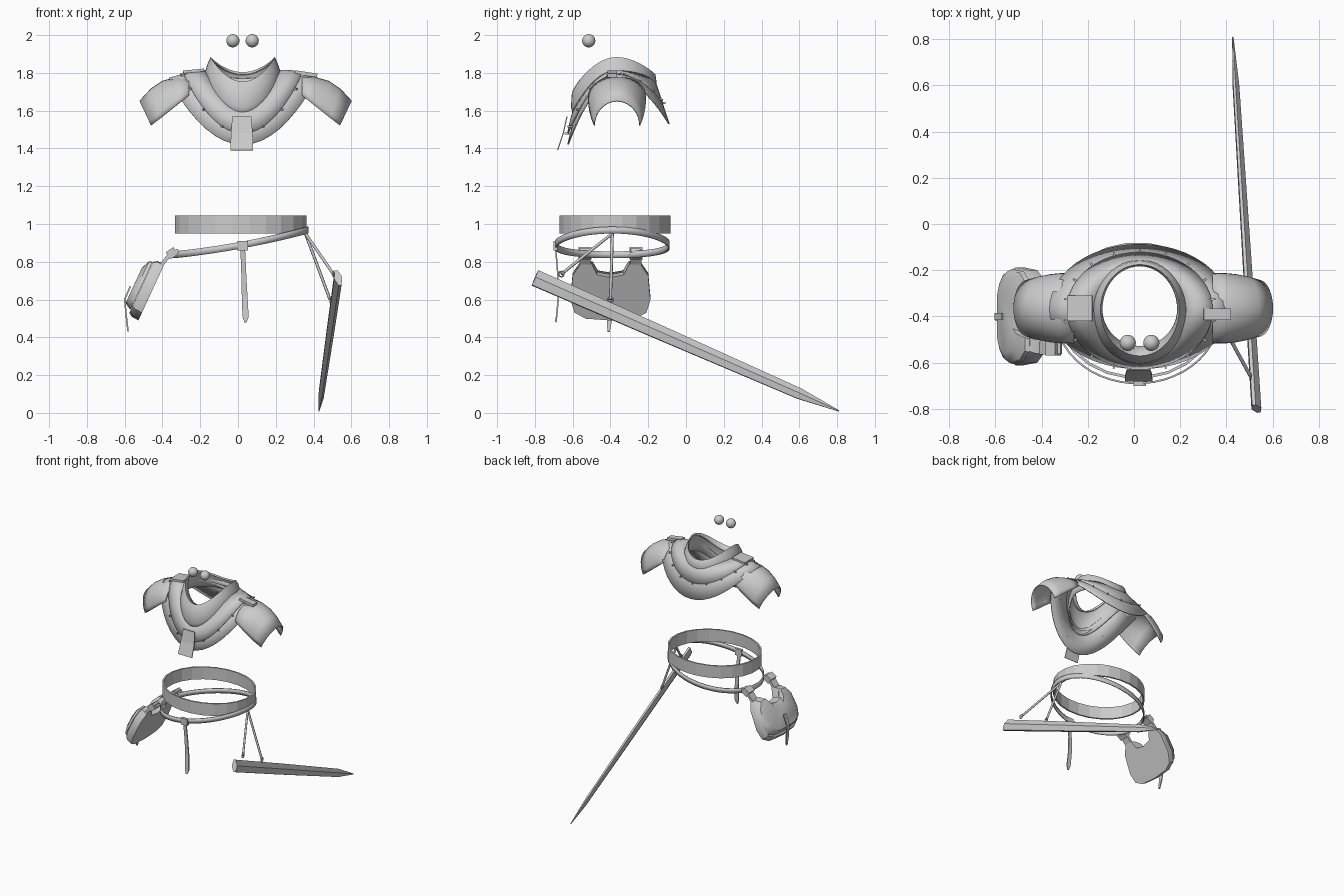
import bpy, math
from math import sin, cos, pi
from mathutils import Vector

cube = bpy.data.objects.get("Cube")
if cube:
    bpy.data.objects.remove(cube, do_unlink=True)

grey = bpy.data.materials.new("light grey")
grey.use_nodes = True
grey.diffuse_color = (0.6, 0.6, 0.6, 1)
grey.node_tree.nodes["Principled BSDF"].inputs["Base Color"].default_value = (0.6, 0.6, 0.6, 1)


def make(name, verts, faces, smooth=None, thick=0.0, offset=0):
    me = bpy.data.meshes.new(name)
    me.from_pydata([tuple(v) for v in verts], [], faces)
    ob = bpy.data.objects.new(name, me)
    bpy.context.collection.objects.link(ob)
    me.materials.append(grey)
    bpy.ops.object.select_all(action='DESELECT')
    ob.select_set(True)
    bpy.context.view_layer.objects.active = ob
    bpy.ops.object.mode_set(mode='EDIT')
    bpy.ops.mesh.select_all(action='SELECT')
    bpy.ops.mesh.normals_make_consistent(inside=False)
    bpy.ops.object.mode_set(mode='OBJECT')
    if smooth:
        bpy.ops.object.shade_smooth_by_angle(angle=math.radians(smooth))
    if thick:
        m = ob.modifiers.new("thickness", 'SOLIDIFY')
        m.thickness, m.offset = thick, offset
    return ob


def loft(name, rings, closed=True, cap=False, **kw):
    """Skin a list of equal-length point rings."""
    n = len(rings[0])
    verts = [p for r in rings for p in r]
    faces = [(i * n + j, i * n + (j + 1) % n, (i + 1) * n + (j + 1) % n, (i + 1) * n + j)
             for i in range(len(rings) - 1) for j in range(n if closed else n - 1)]
    if cap:
        faces += [tuple(range(n))[::-1], tuple(range(len(verts) - n, len(verts)))]
    return make(name, verts, faces, **kw)


def bar(name, pts, across, widths, thick):
    """Flat strap along a path, with a width at each point."""
    across = Vector(across).normalized()
    rings = [[Vector(p) - across * w / 2, Vector(p) + across * w / 2] for p, w in zip(pts, widths)]
    return loft(name, rings, closed=False, thick=thick)


def cord(name, a, b, r=0.007):
    a, b = Vector(a), Vector(b)
    d = (b - a).normalized()
    u = d.orthogonal().normalized()
    v = d.cross(u)
    ring = [u * cos(t * pi / 4) * r + v * sin(t * pi / 4) * r for t in range(8)]
    return loft(name, [[a + p for p in ring], [b + p for p in ring]], cap=True, smooth=60)


def block(name, centre, size, rot=(0, 0, 0)):
    bpy.ops.mesh.primitive_cube_add(size=1, location=centre, rotation=rot)
    ob = bpy.context.object
    ob.name, ob.scale = name, size
    ob.data.materials.append(grey)
    return ob


# Eyes
for side, x in (("right", -0.027), ("left", 0.075)):
    bpy.ops.mesh.primitive_uv_sphere_add(segments=24, ring_count=16, radius=0.035,
                                         location=(x, -0.515, 1.97))
    eye = bpy.context.object
    eye.name = side + "_eye"
    eye.data.materials.append(grey)
    bpy.ops.object.shade_smooth()


# Mantle rings: half width, front y, back y, side z, front z, back z
def mantle_point(spec, a):
    rx, yf, yb, zs, zf, zb = spec
    s = sin(a)
    y0 = -0.37
    y = y0 + s * (yb - y0 if s > 0 else y0 - yf)
    z = zs + ((zb if s > 0 else zf) - zs) * abs(s) ** 1.9
    return Vector((0.025 + rx * cos(a), y, z))


def mantle(name, specs, n=48, thick=0.008):
    rings = [[mantle_point(s, 2 * pi * i / n) for i in range(n)] for s in specs]
    return loft(name, rings, smooth=50, thick=thick)


upper_hem = (0.315, -0.625, -0.125, 1.80, 1.48, 1.64)
mantle("lower_cape", [(0.24, -0.585, -0.18, 1.79, 1.60, 1.74),
                      (0.32, -0.605, -0.13, 1.79, 1.50, 1.65),
                      (0.39, -0.625, -0.09, 1.77, 1.42, 1.53)])
mantle("upper_cape", [(0.20, -0.59, -0.17, 1.81, 1.62, 1.77),
                      (0.26, -0.61, -0.15, 1.81, 1.55, 1.71), upper_hem])
mantle("cowl", [(0.165, -0.53, -0.18, 1.87, 1.73, 1.79),
                (0.17, -0.57, -0.175, 1.88, 1.75, 1.80),
                (0.185, -0.60, -0.165, 1.84, 1.70, 1.79),
                (0.20, -0.605, -0.16, 1.79, 1.62, 1.75),
                (0.20, -0.59, -0.165, 1.74, 1.56, 1.71)])

# Stitches along the upper cape hem
for i in range(18):
    a = 2 * pi * (i + 0.5) / 18
    p = mantle_point(upper_hem, a)
    block("stitch", p, (0.035, 0.008, 0.01), (0, 0, a))

# Tag on the chest and clasps on the shoulders
bar("chest_tag", [(0.02, -0.63, 1.57), (0.02, -0.65, 1.48), (0.02, -0.68, 1.39)],
    (1, 0, 0), [0.1, 0.115, 0.12], 0.006)
block("right_clasp", (-0.235, -0.365, 1.81), (0.11, 0.11, 0.015), (0, -0.1, 0))
block("left_clasp", (0.36, -0.39, 1.795), (0.12, 0.05, 0.02), (0, 0.15, 0))

# Shoulder guards: half tubes, mirrored about the mantle centre
guard = [(0.34, 1.78, 0.34, 1.68, 0.15), (0.41, 1.775, 0.39, 1.64, 0.15),
         (0.48, 1.755, 0.44, 1.60, 0.145), (0.54, 1.715, 0.49, 1.56, 0.135),
         (0.60, 1.65, 0.54, 1.522, 0.12)]
for side, m in (("left", 1), ("right", -1)):
    rings = []
    for tx, tz, bx, bz, w in guard:
        ring = []
        for i in range(19):
            a = pi * i / 18
            x = bx + (tx - bx) * sin(a)
            ring.append(Vector((0.04 + m * (x - 0.04), -0.365 + w * cos(a), bz + (tz - bz) * sin(a))))
        rings.append(ring)
    loft(side + "_shoulder_guard", rings, closed=False, smooth=50, thick=0.006)


# Waist belt of flat plates
def oval(rx, ry, zf, n, cy=-0.375):
    pts = []
    for i in range(n):
        a = 2 * pi * (i + 0.5) / n
        x = 0.015 + rx * cos(a)
        pts.append(Vector((x, cy + ry * sin(a), zf(x))))
    return pts


loft("waist_belt", [oval(0.345, 0.29, lambda x: 0.95, 24), oval(0.345, 0.29, lambda x: 1.045, 24)],
     thick=0.012)


# Slanted hip strap
def slant(x):
    t = (x + 0.36) / 0.72
    return 0.835 + 0.07 * t + 0.06 * t * t


loft("hip_strap", [oval(0.355, 0.30, lambda x: slant(x) - 0.018, 48, -0.39),
                   oval(0.355, 0.30, lambda x: slant(x) + 0.018, 48, -0.39)], smooth=40, thick=0.008)

# Buckle and hanging strap end
block("buckle", (0.025, -0.69, 0.885), (0.055, 0.022, 0.05))
bar("hanging_strap", [(0.025, -0.69, 0.87), (0.03, -0.68, 0.75), (0.035, -0.675, 0.62),
                      (0.04, -0.685, 0.51), (0.04, -0.69, 0.48)],
    (1, 0, 0), [0.025, 0.026, 0.03, 0.033, 0.01], 0.008)

# Pouch: notched rounded outline, bulging outward
half = [(0.07, 0.105), (0.10, 0.17), (0.16, 0.165), (0.20, 0.10),
        (0.212, -0.04), (0.19, -0.115), (0.13, -0.15)]
outline = [(0, 0.09)] + half + [(0, -0.16)] + [(-u, v) for u, v in half[::-1]]
up = Vector((0.42, 0, 0.91))
out = Vector((-0.91, 0, 0.42))
base = Vector((-0.46, -0.40, 0.635))


def pouch_ring(depth, su, sv, shift=0.0):
    return [base + out * depth + up * (v * sv + shift) + Vector((0, u * su, 0)) for u, v in outline]


loft("pouch_body", [pouch_ring(0, 1, 1), pouch_ring(0.04, 1, 0.98), pouch_ring(0.06, 0.94, 0.9)],
     cap=True, smooth=35)
loft("pouch_flap", [pouch_ring(0.062, 0.97, 0.85, 0.01), pouch_ring(0.08, 0.94, 0.8, 0.01),
                    pouch_ring(0.10, 0.75, 0.62, -0.005)], cap=True, smooth=40)
for side, y in (("front", -0.535), ("back", -0.265)):
    bar("pouch_" + side + "_hanger",
        [(-0.315, y, 0.86), (-0.36, y, 0.84), (-0.40, y, 0.79), (-0.43, y, 0.74)],
        (0, 1, 0), [0.055, 0.06, 0.06, 0.06], 0.02)
    block("pouch_" + side + "_loop", (-0.35, y, 0.845), (0.05, 0.07, 0.045), (0, -0.6, 0))
bar("pouch_tongue", [(-0.57, -0.40, 0.67), (-0.60, -0.40, 0.60), (-0.59, -0.405, 0.50), (-0.582, -0.41, 0.43)],
    (0, 1, 0), [0.03, 0.03, 0.03, 0.012], 0.008)

# Scabbard: tapered hexagonal bar with a point
start, tip = Vector((0.53, -0.80, 0.715)), Vector((0.428, 0.81, 0.01))
axis = (tip - start).normalized()
wide = Vector((-0.25, 0.39, 0.9))
wide = (wide - axis * wide.dot(axis)).normalized()
flat = axis.cross(wide)
section = [(1, 0.35), (0, 1), (-1, 0.35), (-1, -0.35), (0, -1), (1, -0.35)]
rings = [[start.lerp(tip, t) + wide * u * w + flat * v * h for u, v in section]
         for t, w, h in ((0, 0.044, 0.022), (0.4, 0.039, 0.02), (0.87, 0.029, 0.015), (1, 0.003, 0.003))]
loft("scabbard", rings, cap=True)

# Suspension cords from the belt to the scabbard
for side, end in (("front", (0.505, -0.66, 0.735)), ("back", (0.487, -0.40, 0.60))):
    top = Vector((0.357, -0.39, 0.95))
    cord(side + "_cord", top, end, 0.008)
    bpy.ops.mesh.primitive_torus_add(major_radius=0.014, minor_radius=0.004, major_segments=16,
                                     minor_segments=6, location=end, rotation=(0, pi / 2, 0))
    bpy.context.object.name = side + "_cord_ring"
    bpy.context.object.data.materials.append(grey)
